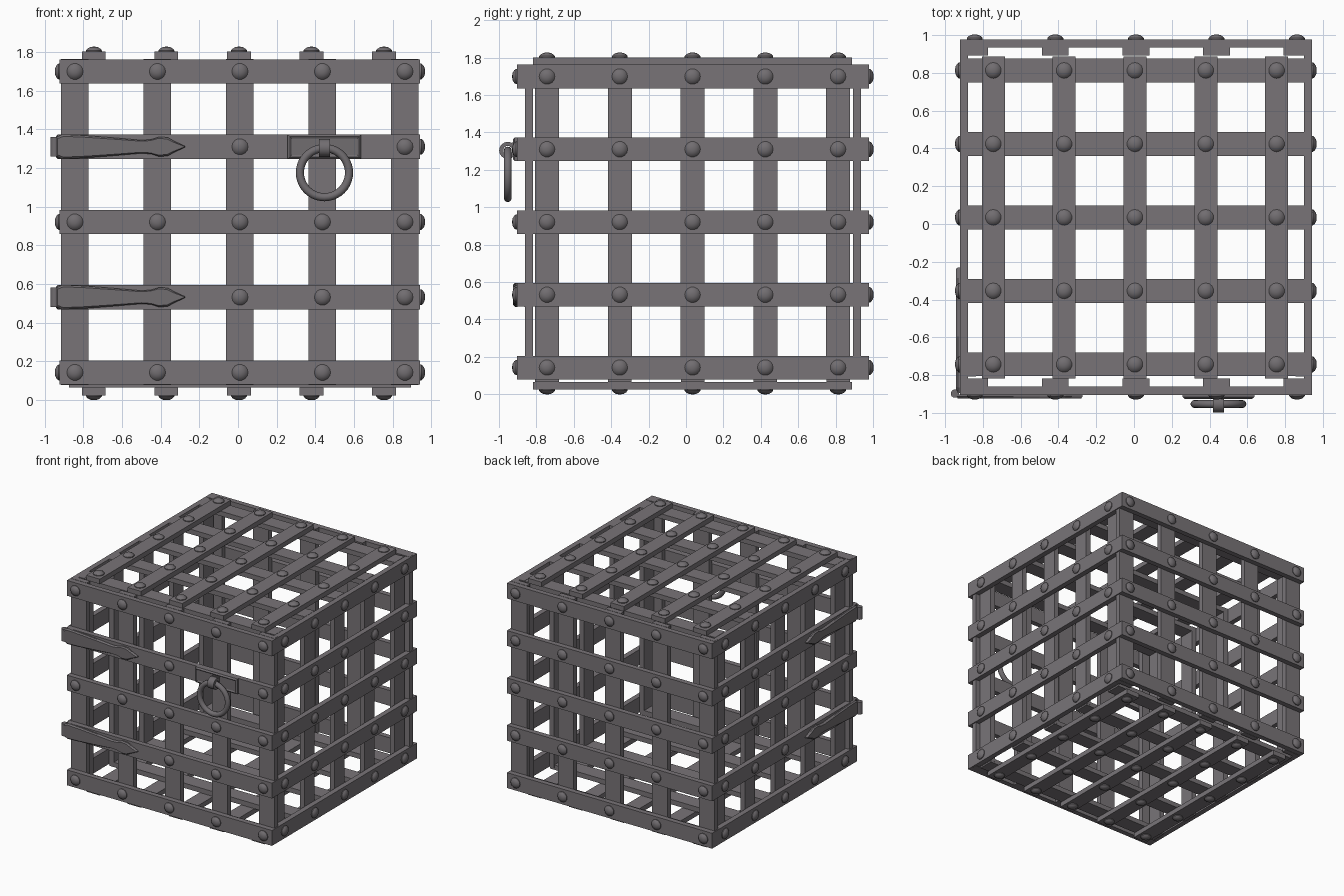
import bpy, bmesh, math
from mathutils import Matrix, Vector

if "Cube" in bpy.data.objects:
    bpy.data.objects.remove(bpy.data.objects["Cube"])


def material(name, rgb):
    m = bpy.data.materials.new(name)
    m.diffuse_color = (*rgb, 1)
    m.use_nodes = True
    m.node_tree.nodes["Principled BSDF"].inputs["Base Color"].default_value = m.diffuse_color
    return m


IRON = material("grey_iron", (0.19, 0.175, 0.187))
DARK = material("dark_iron", (0.165, 0.153, 0.163))


def finish(name, bm, mat, smooth=False):
    bmesh.ops.recalc_face_normals(bm, faces=bm.faces[:])
    me = bpy.data.meshes.new(name)
    bm.to_mesh(me)
    bm.free()
    me.materials.append(mat)
    ob = bpy.data.objects.new(name, me)
    bpy.context.collection.objects.link(ob)
    if smooth:
        bpy.ops.object.select_all(action='DESELECT')
        ob.select_set(True)
        bpy.context.view_layer.objects.active = ob
        bpy.ops.object.shade_smooth_by_angle(angle=math.radians(35))
    return ob


def box(bm, lo, hi):
    lo, hi = Vector(lo), Vector(hi)
    size = hi - lo
    bmesh.ops.create_cube(bm, size=1, matrix=Matrix.Translation((lo + hi) / 2)
                          @ Matrix.Diagonal((*size, 1)))


def skin(bm, rings):
    """Bridge equal-length closed rings of points and cap both ends."""
    vs = [[bm.verts.new(p) for p in r] for r in rings]
    n = len(vs[0])
    for a, b in zip(vs, vs[1:]):
        for i in range(n):
            j = (i + 1) % n
            bm.faces.new((a[i], a[j], b[j], b[i]))
    bm.faces.new(vs[0])
    bm.faces.new(vs[-1])


def rivet(bm, frame, u, v, w):
    """Domed rivet sitting at depth w of a panel frame."""
    prof = [(0.042, -0.004), (0.042, 0.006), (0.034, 0.015), (0.021, 0.0225), (0.008, 0.025)]
    skin(bm, [[frame @ Vector((u + r * math.cos(k * math.tau / 14),
                               v + r * math.sin(k * math.tau / 14), w + h))
               for k in range(14)] for r, h in prof])


def frame(u, v, w, at):
    m = Matrix((u, v, w)).transposed().to_4x4()
    m.translation = Vector(at)
    return m


def panel(name, fr, us, vs, uspan, vspan, hw_u, hw_v, thick, skip=()):
    """Outer bars run along u, inner bars along v, a rivet at each crossing."""
    bm = bmesh.new()
    for v in vs:
        box(bm, (uspan[0], v - hw_v, -thick), (uspan[1], v + hw_v, 0))
    bm.transform(fr)
    finish(name + "_outer_bars", bm, IRON)
    bm = bmesh.new()
    for u in us:
        box(bm, (u - hw_u, vspan[0], -2 * thick), (u + hw_u, vspan[1], -thick))
    bm.transform(fr)
    finish(name + "_inner_bars", bm, IRON)
    bm = bmesh.new()
    for i, u in enumerate(us):
        for j, v in enumerate(vs):
            if (i, j) not in skip:
                rivet(bm, fr, u, v, 0)
    finish(name + "_rivets", bm, DARK, True)


def steps(c, s):
    return [c + s * k for k in range(-2, 3)]


X0, X1, Y0, Y1 = -0.922, 0.942, -0.904, 0.978
T = 0.043
ROWS = steps(0.921, 0.389)
XS = steps(0.010, 0.4265)
YS = steps(0.035, 0.389)
ZSPAN = (0.078, 1.764)
HINGE_ROWS = (1, 3)
X, Y, Z = Vector((1, 0, 0)), Vector((0, 1, 0)), Vector((0, 0, 1))
FRONT = frame(X, Z, -Y, (0, Y0, 0))
BACK = frame(X, Z, Y, (0, Y1, 0))
LEFT = frame(Y, Z, -X, (X0, 0, 0))
RIGHT = frame(Y, Z, X, (X1, 0, 0))

# Four walls
hinge_skip = {(i, j) for i in (0, 1) for j in HINGE_ROWS}
panel("front", FRONT, XS, ROWS, (X0, X1), ZSPAN, 0.071, 0.063, T, hinge_skip | {(3, 3)})
panel("back", BACK, XS, ROWS, (X0, X1), ZSPAN, 0.071, 0.063, T)
side = (Y0 + T, Y1 - T)
panel("left", LEFT, YS, ROWS, side, ZSPAN, 0.064, 0.063, T, hinge_skip)
panel("right", RIGHT, YS, ROWS, side, ZSPAN, 0.064, 0.063, T)

# Roof and floor: outer bars run front to back
TX = steps(0.005, 0.375)
for name, w, z in (("roof", Z, 1.802), ("floor", -Z, 0.025)):
    panel(name, frame(Y, X, w, (0, 0, z)), YS, TX, (-0.817, 0.887),
          (-0.875, 0.895), 0.063, 0.061, 0.04)

# Hinge straps on the front and left walls, with a pin at the shared corner
half = [(0.0, 0.05), (0.03, 0.064), (0.15, 0.058), (0.30, 0.046), (0.44, 0.034),
        (0.49, 0.038), (0.53, 0.051), (0.575, 0.048), (0.61, 0.028), (0.665, 0.003)]
outline = half + [(a, -b) for a, b in reversed(half)]


def strap(name, fr, start, v):
    def ring(k, w):
        return [fr @ Vector((start + 0.3 + (a - 0.3) * (1 - (1 - k) * 0.12),
                             v + b * k, w)) for a, b in outline]
    bm = bmesh.new()
    skin(bm, [ring(1, -0.002), ring(1, 0.010), ring(0.84, 0.020)])
    finish(name, bm, DARK)


for j, label in ((1, "lower"), (3, "upper")):
    z = ROWS[j]
    strap(label + "_front_hinge_strap", FRONT, -0.938, z)
    strap(label + "_left_hinge_strap", LEFT, -0.895, z)
    bm = bmesh.new()
    bmesh.ops.create_cone(bm, cap_ends=True, segments=14, radius1=0.022, radius2=0.022,
                          depth=0.10, matrix=Matrix.Translation((-0.948, -0.898, z)))
    finish(label + "_hinge_pin", bm, DARK, True)

# Ring handle: back plate with sloped rim and recessed middle
zc, xc = ROWS[3], 0.447


def plate_ring(a, b, w):
    return [FRONT @ Vector((xc + sx * a, zc + sy * b, w))
            for sx, sy in ((-1, -1), (1, -1), (1, 1), (-1, 1))]


bm = bmesh.new()
skin(bm, [plate_ring(0.19, 0.063, -0.002), plate_ring(0.19, 0.063, 0.012),
          plate_ring(0.178, 0.052, 0.022), plate_ring(0.168, 0.042, 0.016)])
finish("handle_plate", bm, DARK)

# Loop: a band around the top of the ring, tied into the plate
bm = bmesh.new()
yl, zl, hw = -0.953, 1.304, 0.029
ringpts = []
for k in range(16):
    c, s = math.cos(k * math.tau / 16), math.sin(k * math.tau / 16)
    ringpts.append([bm.verts.new((xc + sx * hw, yl + r * c, zl + r * s))
                    for sx, r in ((-1, 0.024), (1, 0.024), (1, 0.046), (-1, 0.046))])
for k in range(16):
    a, b = ringpts[k], ringpts[(k + 1) % 16]
    for i in range(4):
        j = (i + 1) % 4
        bm.faces.new((a[i], a[j], b[j], b[i]))
box(bm, (xc - hw, -0.928, zl - 0.005), (xc + hw, -0.905, zl + 0.046))
finish("handle_loop", bm, DARK, True)

# Pull ring
bpy.ops.mesh.primitive_torus_add(major_segments=40, minor_segments=12, major_radius=0.127,
                                 minor_radius=0.021, location=(xc, -0.953, 1.176),
                                 rotation=(math.pi / 2, 0, 0))
ring = bpy.context.object
ring.name = "handle_ring"
ring.data.materials.append(DARK)
bpy.ops.object.shade_smooth_by_angle(angle=math.radians(60))
